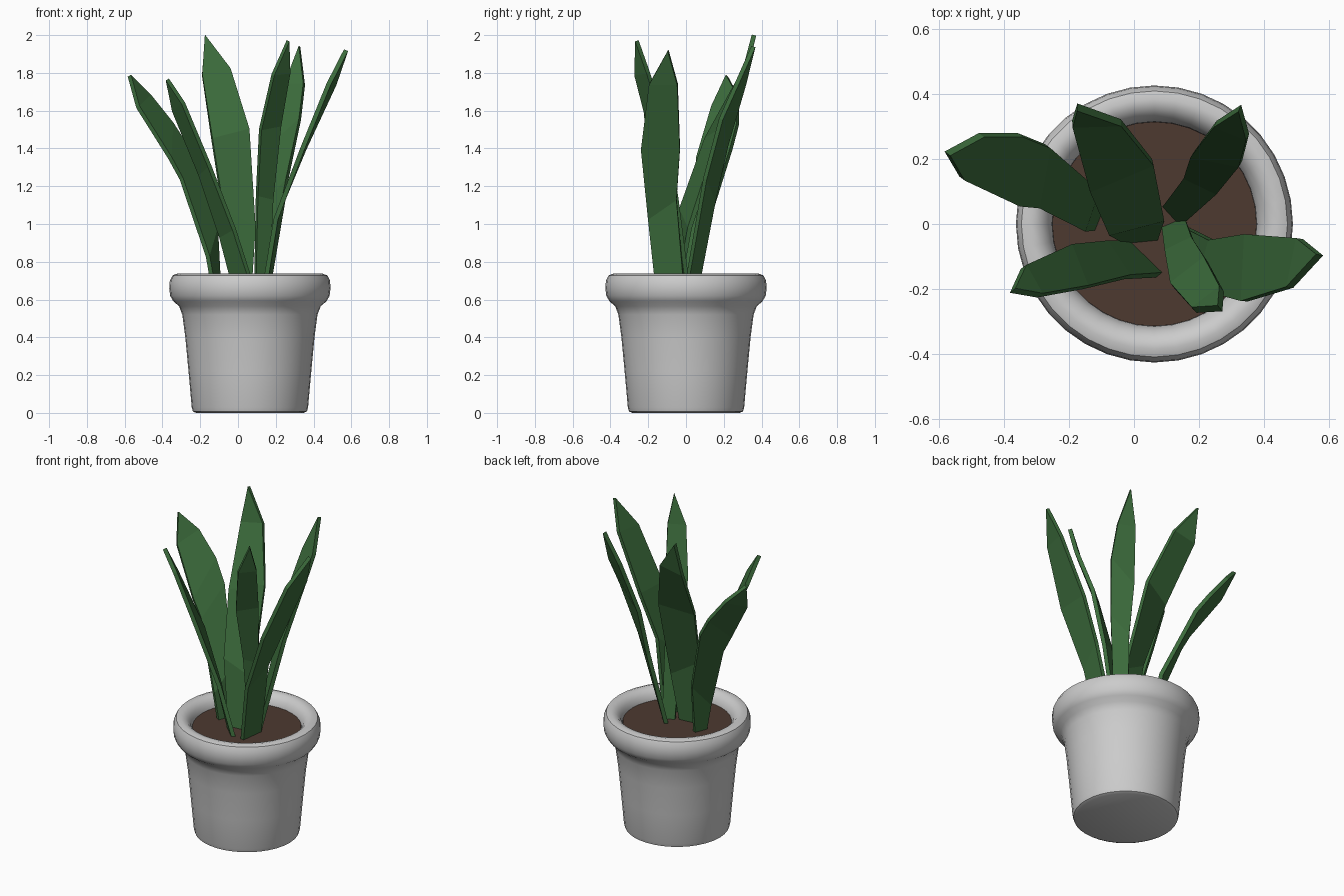
import bpy
import math

if "Cube" in bpy.data.objects:
    bpy.data.objects.remove(bpy.data.objects["Cube"])

PX = 0.063  # pot axis in x


def material(name, rgb):
    m = bpy.data.materials.new(name)
    m.diffuse_color = (*rgb, 1)
    m.use_nodes = True
    m.node_tree.nodes["Principled BSDF"].inputs["Base Color"].default_value = m.diffuse_color
    return m


def mesh_object(name, verts, faces, mat=None):
    me = bpy.data.meshes.new(name)
    me.from_pydata(verts, [], faces)
    me.update()
    ob = bpy.data.objects.new(name, me)
    bpy.context.collection.objects.link(ob)
    if mat:
        me.materials.append(mat)
    return ob


def lathe(name, profile, sides=36):
    """Revolve (radius, z) points round the pot axis, capping both ends."""
    n = len(profile)
    verts = [(PX + r * math.cos(2 * math.pi * s / sides), r * math.sin(2 * math.pi * s / sides), z)
             for s in range(sides) for r, z in profile]
    faces = []
    for s in range(sides):
        a, b = s * n, (s + 1) % sides * n
        faces += [(a + i, b + i, b + i + 1, a + i + 1) for i in range(n - 1)]
    faces.append([s * n for s in reversed(range(sides))])
    faces.append([s * n + n - 1 for s in range(sides)])
    return mesh_object(name, verts, faces)


green = material("leaf_green", (0.045, 0.15, 0.045))
brown = material("soil_brown", (0.075, 0.042, 0.03))


def leaf(name, left, right, tip):
    """Flat-faced blade between two edges, ending in a point."""
    n = len(left)
    faces = [(i, n + i, n + i + 1, i + 1) for i in range(n - 1)]
    faces.append((n - 1, 2 * n - 1, 2 * n))
    ob = mesh_object(name, left + right + [tip], faces, green)
    thick = ob.modifiers.new("thickness", "SOLIDIFY")
    thick.thickness = 0.024
    thick.offset = 0


# Pot: tapered body, rolled rim, inner lip down to the soil
pot = lathe("pot", [
    (0.285, 0.0), (0.302, 0.008), (0.308, 0.03), (0.325, 0.22), (0.342, 0.40),
    (0.358, 0.52), (0.375, 0.565), (0.405, 0.59), (0.422, 0.62), (0.427, 0.66),
    (0.424, 0.70), (0.41, 0.728), (0.385, 0.737), (0.355, 0.73), (0.33, 0.705),
    (0.316, 0.67), (0.313, 0.63)])
bpy.context.view_layer.objects.active = pot
pot.select_set(True)
bpy.ops.object.shade_smooth_by_angle(angle=math.radians(40))

# Soil disc
bpy.ops.mesh.primitive_cylinder_add(vertices=36, radius=0.315, depth=0.03, location=(PX, 0, 0.655))
soil = bpy.context.object
soil.name = "soil"
soil.data.materials.append(brown)

# Leaves: left edge, right edge, tip
leaf("leaf_back_left",
     [(-.10, .06, .66), (-.115, .108, .98), (-.266, .24, 1.40), (-.35, .274, 1.53), (-.47, .274, 1.68)],
     [(-.13, -.015, .66), (-.16, -.018, .83), (-.30, .055, 1.24), (-.36, .06, 1.35), (-.53, .14, 1.62)],
     (-.575, .217, 1.785))
leaf("leaf_front_left",
     [(-.02, -.06, .66), (-.09, -.058, .93), (-.20, -.068, 1.26), (-.34, -.132, 1.60)],
     [(.08, -.157, .66), (-.02, -.163, .97), (-.15, -.195, 1.305), (-.29, -.22, 1.64)],
     (-.374, -.205, 1.765))
leaf("leaf_back_centre",
     [(-.03, -.05, .66), (-.08, -.025, 1.08), (-.138, .108, 1.45), (-.19, .308, 1.79)],
     [(.07, -.04, .66), (.09, .02, .98), (.058, .19, 1.50), (-.04, .312, 1.82)],
     (-.175, .36, 2.0))
leaf("leaf_back_right",
     [(.095, .06, .66), (.16, .148, 1.12), (.18, .215, 1.42), (.25, .308, 1.74)],
     [(.15, 0, .66), (.26, .10, 1.237), (.328, .185, 1.555), (.35, .268, 1.74)],
     (.326, .357, 1.94))
leaf("leaf_right",
     [(.16, -.01, .66), (.24, -.05, 1.13), (.35, -.032, 1.396), (.51, -.045, 1.74)],
     [(.14, -.16, .66), (.20, -.20, 1.025), (.34, -.238, 1.396), (.48, -.195, 1.74)],
     (.572, -.095, 1.92))
leaf("leaf_front_right",
     [(.09, -.02, .66), (.10, -.09, 1.15), (.118, -.19, 1.50), (.185, -.265, 1.79)],
     [(.16, .01, .66), (.182, -.05, 1.13), (.222, -.11, 1.52), (.27, -.20, 1.80)],
     (.265, -.26, 1.97))
